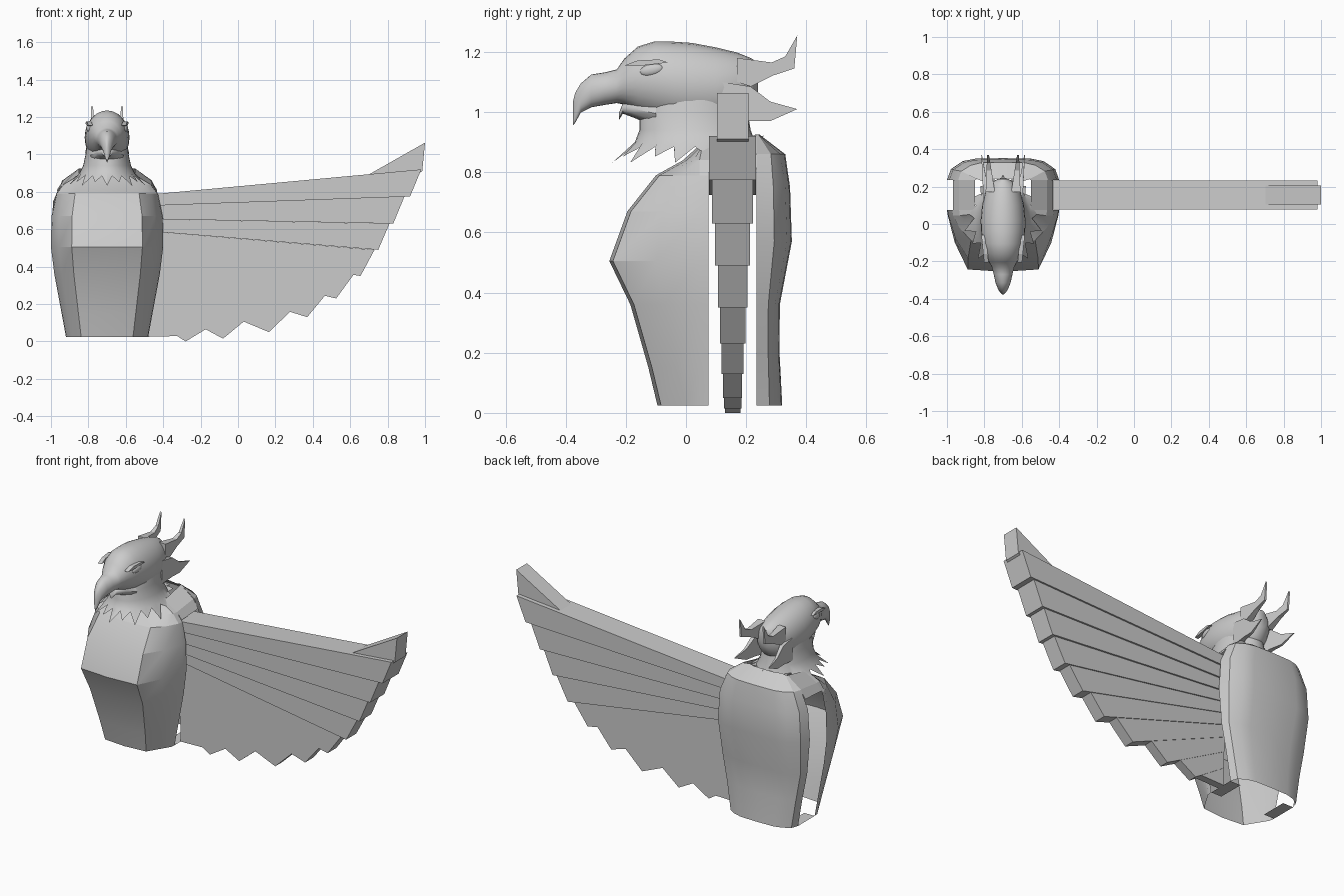
import bpy, math
from math import sin, cos, pi

if "Cube" in bpy.data.objects:
    bpy.data.objects.remove(bpy.data.objects["Cube"])

CX = -0.7  # centre line of the bird's body


def make(name, verts, faces, smooth=None):
    me = bpy.data.meshes.new(name)
    me.from_pydata(verts, [], faces)
    ob = bpy.data.objects.new(name, me)
    bpy.context.collection.objects.link(ob)
    bpy.ops.object.select_all(action='DESELECT')
    ob.select_set(True)
    bpy.context.view_layer.objects.active = ob
    if len(faces) > 1:
        bpy.ops.object.mode_set(mode='EDIT')
        bpy.ops.mesh.select_all(action='SELECT')
        bpy.ops.mesh.normals_make_consistent(inside=False)
        bpy.ops.object.mode_set(mode='OBJECT')
    if smooth:
        bpy.ops.object.shade_smooth_by_angle(angle=math.radians(smooth))
    return ob


def loft(name, rings, closed=True, caps=(), smooth=None):
    n = len(rings[0])
    verts = [v for r in rings for v in r]
    faces = []
    for i in range(len(rings) - 1):
        for j in range(n if closed else n - 1):
            k = (j + 1) % n
            faces.append((i * n + j, i * n + k, (i + 1) * n + k, (i + 1) * n + j))
    if 'start' in caps:
        faces.append(tuple(range(n)))
    if 'end' in caps:
        faces.append(tuple(range(len(verts) - n, len(verts))))
    return make(name, verts, faces, smooth)


def prism(name, pts, plane):
    # polygon pts placed by plane(a, b, side) on two sides
    n = len(pts)
    verts = [plane(a, b, s) for s in (-1, 1) for a, b in pts]
    faces = [tuple(range(n)), tuple(range(n, 2 * n))]
    faces += [(i, (i + 1) % n, n + (i + 1) % n, n + i) for i in range(n)]
    return make(name, verts, faces)


# Chest shell: z, half width, front y, y of the side crease
front = [(.025, .22, -.095, 0), (.15, .243, -.125, -.03), (.36, .282, -.185, -.075),
         (.505, .3, -.255, -.10), (.67, .297, -.195, -.075), (.79, .272, -.10, -.02),
         (.84, .235, -.01, .025), (.89, .15, .045, .055)]
rings = []
for z, w, yf, yc in front:
    half = [(.63 * w, yf + .012), (.86 * w, yc), (.985 * w, max(.045, yc)), (w, .075)]
    rings.append([(CX - x, y, z) for x, y in reversed(half)] + [(CX, yf, z)]
                 + [(CX + x, y, z) for x, y in half])
loft("chest_shell", rings, closed=False, smooth=20)

# Back shell: z, half width, back y
back = [(.025, .22, .32), (.2, .25, .311), (.36, .282, .312), (.57, .3, .352),
        (.75, .288, .346), (.86, .24, .33), (.925, .15, .245)]
rings = []
for z, w, yb in back:
    half = [(.5 * w, yb - .003), (.72 * w, yb - .016), (.93 * w, .235 + (yb - .235) * .5), (w, .235)]
    rings.append([(CX - x, y, z) for x, y in reversed(half)] + [(CX, yb, z)]
                 + [(CX + x, y, z) for x, y in half])
loft("back_shell", rings, closed=False, smooth=20)

# Strips that join both shells at the shoulders and the hem
for side, s in (("left", -1), ("right", 1)):
    strap = [(.268, .80, .81), (.235, .84, .86), (.15, .89, .925)]
    loft(side + "_shoulder_strap", [[(CX + s * x, .075, a), (CX + s * x, .235, b)]
                                    for x, a, b in strap], closed=False)
    loft(side + "_hem_strip", [[(CX + s * x, y, .025) for y in (.075, .235)]
                               for x in (.22, .15)], closed=False)

# Wing: outer start, tip, lower root height and half thickness per feather
feathers = [(.98, .92, .92, .775, .725, .078), (.89, .775, .83, .63, .655, .068),
            (.81, .63, .75, .49, .59, .058), (.73, .49, .655, .35, .53, .049),
            (.62, .36, .525, .23, .465, .042), (.465, .245, .37, .13, .395, .037),
            (.28, .16, .165, .05, .32, .032), (.035, .11, -.08, .015, .23, .029),
            (-.165, .07, -.28, 0, .13, .026), (-.31, .035, -.32, .029, .025, .022)]


def slab(t):
    return lambda x, z, s: (x, .155 + s * t, z)


root = .785
for i, (ax, az, bx, bz, low, t) in enumerate(feathers):
    prism(f"wing_feather_{i + 1}", [(-.48, root), (ax, az), (bx, bz), (-.48, low)], slab(t))
    root = low
prism("wing_tip_feather", [(.7, .893), (1, 1.063), (.985, .91), (.9, .86)], slab(.052))

# Head and hooked beak: y, lower z, upper z, half width
head = [(-.376, .955, 1.035, .004), (-.368, .965, 1.065, .014), (-.35, .998, 1.095, .026),
        (-.315, 1.016, 1.125, .04), (-.27, 1.024, 1.132, .05), (-.23, 1.03, 1.142, .06),
        (-.205, 1.025, 1.178, .074), (-.16, 1.0, 1.218, .095), (-.105, .98, 1.235, .11),
        (-.04, .96, 1.234, .118), (.02, .95, 1.23, .12), (.1, .95, 1.215, .112),
        (.17, .97, 1.198, .095), (.215, 1.0, 1.18, .07), (.24, 1.06, 1.165, .03)]
N = 24
rings = []
for y, lo, hi, w in head:
    rings.append([(CX + w * cos(2 * pi * k / N), y,
                   (lo + hi) / 2 + (hi - lo) / 2 * sin(2 * pi * k / N)) for k in range(N)])
loft("head", rings, caps=('start', 'end'), smooth=50)

# Lower beak
jaw = [(-.222, .975, 1.0, .008), (-.21, .995, 1.03, .03), (-.17, .98, 1.04, .055),
       (-.1, .95, 1.04, .09)]
rings = [[(CX + w * cos(2 * pi * k / 12), y,
           (lo + hi) / 2 + (hi - lo) / 2 * sin(2 * pi * k / 12)) for k in range(12)]
         for y, lo, hi, w in jaw]
loft("lower_beak", rings, caps=('start', 'end'), smooth=50)

# Neck with a jagged feather collar: z, front y, back y, half width
neck = [(1.08, -.12, .19, .105), (1.0, -.155, .205, .115), (.94, -.155, .215, .128),
        (.90, -.17, .23, .148)]
M = 36


def neck_point(k, z, y0, y1, w):
    a = 2 * pi * k / M
    return (CX + w * cos(a), (y0 + y1) / 2 + (y1 - y0) / 2 * sin(a), z)


rings = [[neck_point(k, *r) for k in range(M)] for r in neck]
tips = []
for k in range(M):
    rise = .07 * max(0, sin(2 * pi * k / M))
    if k % 2:
        long = .02 if k % 4 == 3 else 0
        tips.append(neck_point(k, .852 - long + rise, -.225 - long, .26, .19 + long))
    else:
        tips.append(neck_point(k, .885 + rise * .4, -.175, .235, .155))
rings.append(tips)
loft("neck_feathers", rings, smooth=35)

# Crest horns, nape feathers, brows and eyes on both sides
horn = [(.17, 1.18), (.285, 1.165), (.33, 1.185), (.37, 1.255), (.36, 1.145), (.29, 1.122),
        (.215, 1.085), (.17, 1.1)]
nape = [(.12, 1.1), (.215, 1.085), (.28, 1.035), (.37, 1.01), (.28, .97), (.21, .97), (.12, .96)]
brow = [(-.205, 1.155), (-.16, 1.172), (-.09, 1.175), (-.06, 1.165), (-.1, 1.16), (-.16, 1.153)]
for side, s in (("left", -1), ("right", 1)):
    prism(side + "_crest_horn", horn,
          lambda y, z, e: (CX + s * (.07 + .06 * (y - .2)) + e * max(.003, .022 - .1 * (y - .2)), y, z))
    prism(side + "_nape_feather", nape,
          lambda y, z, e: (CX + s * (.085 + .12 * (y - .12)) + e * max(.002, .02 - .08 * (y - .12)), y, z))
    prism(side + "_brow", brow, lambda y, z, e: (CX + s * (.1 + .1 * (y + .1)) + e * .012, y, z))
    bpy.ops.mesh.primitive_uv_sphere_add(segments=16, ring_count=8, radius=1,
                                         location=(CX + s * .097, -.115, 1.14),
                                         rotation=(.2, 0, s * -.15))
    eye = bpy.context.object
    eye.name = side + "_eye"
    eye.scale = (.014, .04, .02)
    bpy.ops.object.shade_smooth_by_angle(angle=math.radians(50))
